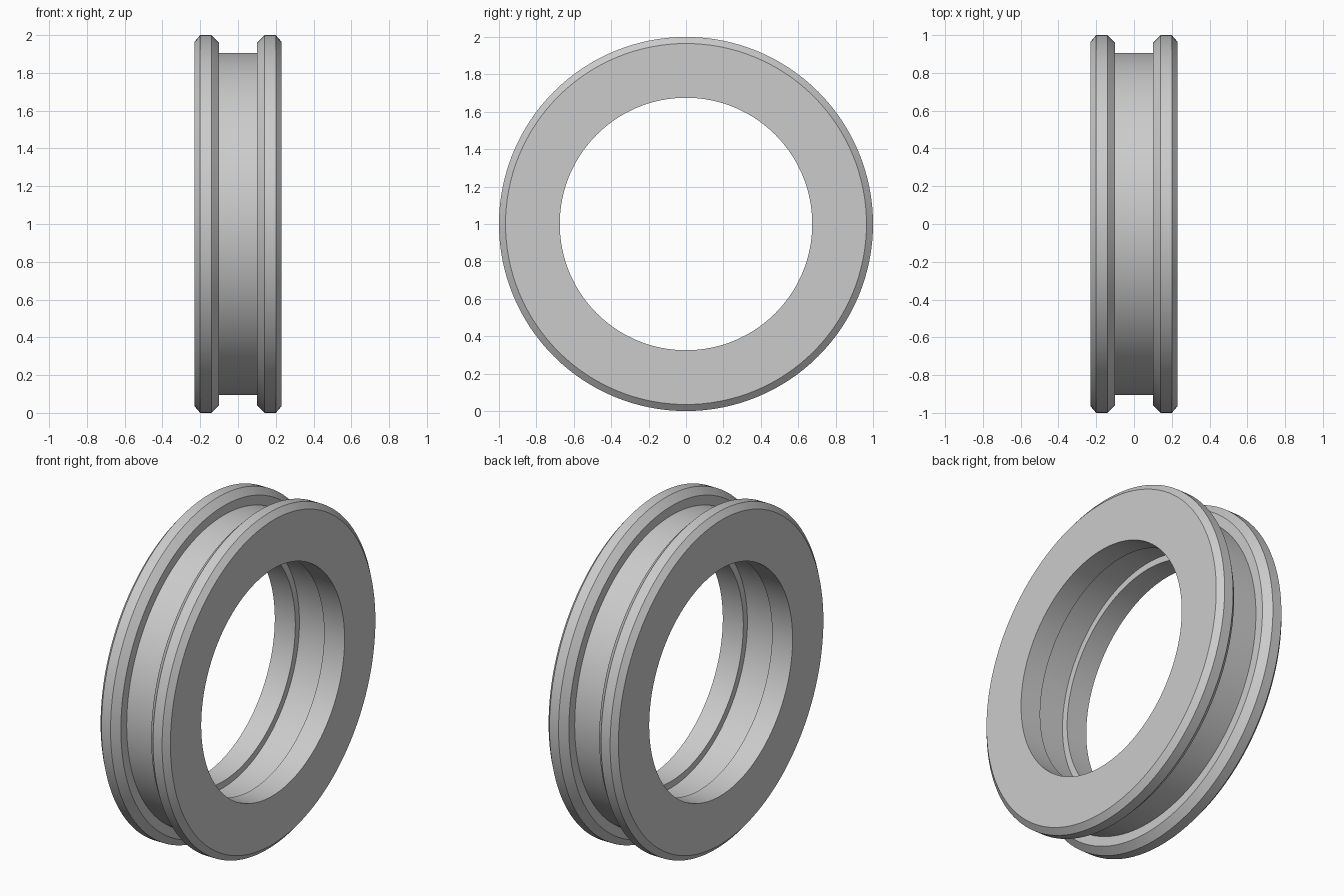
import bpy
import bmesh
from math import pi, cos, sin, radians

SEGMENTS = 128

cube = bpy.data.objects.get("Cube")
if cube:
    bpy.data.objects.remove(cube, do_unlink=True)

# Plain grey material
grey = bpy.data.materials.new("light_grey")
grey.use_nodes = True
colour = (0.6, 0.6, 0.6, 1.0)
grey.diffuse_color = colour
grey.node_tree.nodes["Principled BSDF"].inputs["Base Color"].default_value = colour

# Half cross-section as (x, radius): outer groove, bevelled rim, bore, inner groove
half = [(0.10, 0.905), (0.10, 0.96), (0.14, 1.0), (0.20, 1.0), (0.23, 0.965),
        (0.23, 0.675), (0.095, 0.675), (0.095, 0.714)]
profile = half + [(-x, r) for x, r in reversed(half)]


def revolve(name, section):
    """Sweep a closed section around the x axis."""
    bm = bmesh.new()
    rings = []
    for i in range(SEGMENTS):
        a = 2 * pi * i / SEGMENTS
        rings.append([bm.verts.new((x, r * sin(a), 1 + r * cos(a)))
                      for x, r in section])
    n = len(section)
    for i in range(SEGMENTS):
        a, b = rings[i - 1], rings[i]
        for j in range(n):
            bm.faces.new((a[j - 1], a[j], b[j], b[j - 1]))
    bmesh.ops.recalc_face_normals(bm, faces=bm.faces)
    mesh = bpy.data.meshes.new(name)
    bm.to_mesh(mesh)
    bm.free()
    obj = bpy.data.objects.new(name, mesh)
    bpy.context.collection.objects.link(obj)
    return obj


# Grooved ring standing on its edge
ring = revolve("grooved_ring", profile)
ring.data.materials.append(grey)
bpy.ops.object.select_all(action="DESELECT")
ring.select_set(True)
bpy.context.view_layer.objects.active = ring
bpy.ops.object.shade_smooth_by_angle(angle=radians(25))
